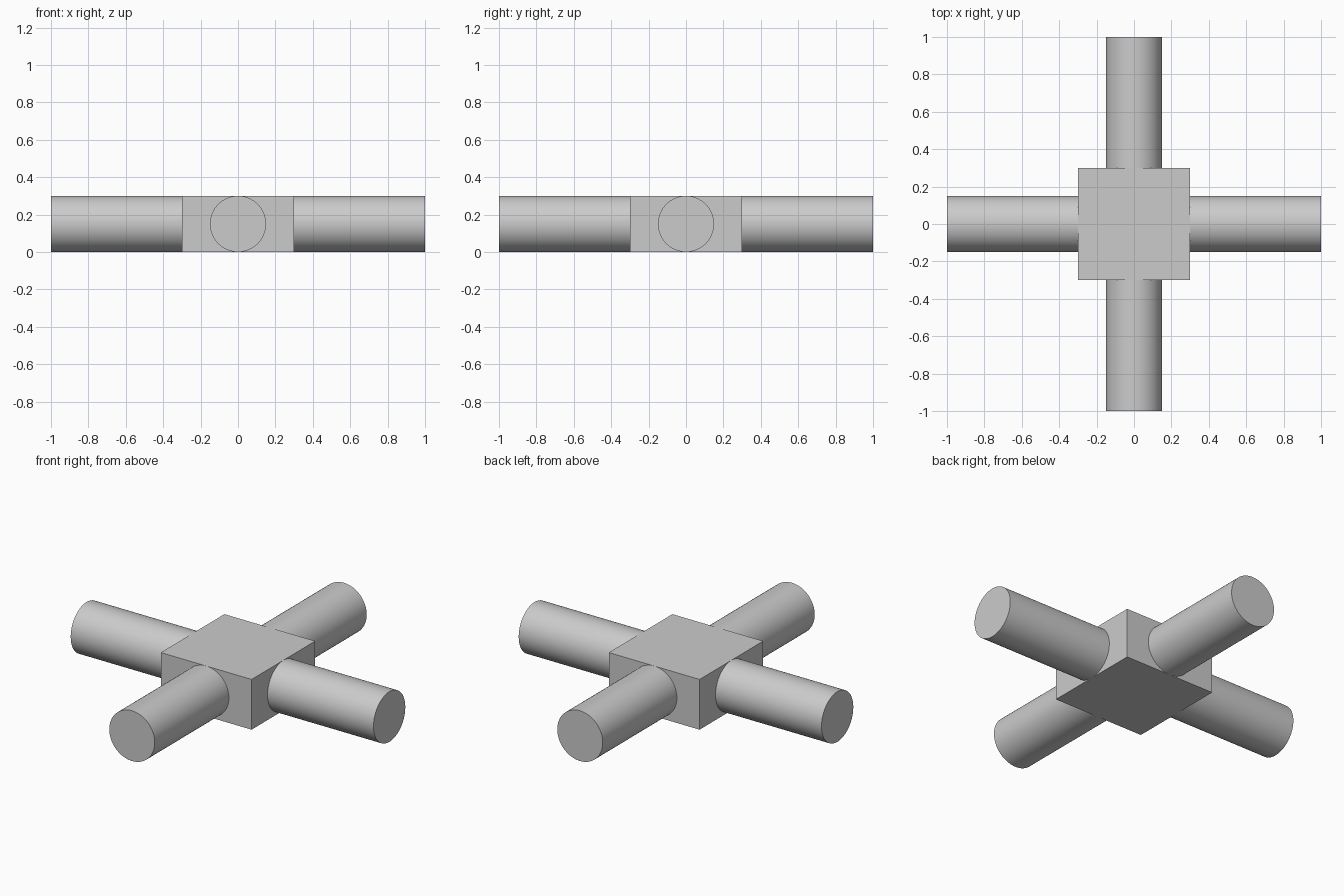
import bpy
import math

cube = bpy.data.objects.get("Cube")
if cube:
    bpy.data.objects.remove(cube, do_unlink=True)

RADIUS = 0.15   # pipe radius, also half the hub height
HUB = 0.3       # half the hub width
REACH = 1.0     # distance from centre to pipe end

grey = bpy.data.materials.new("plain_grey")
grey.use_nodes = True
colour = (0.6, 0.6, 0.6, 1)
grey.diffuse_color = colour
grey.node_tree.nodes["Principled BSDF"].inputs["Base Color"].default_value = colour


def finish(name):
    obj = bpy.context.object
    obj.name = name
    obj.data.materials.append(grey)
    return obj


# Square hub block
bpy.ops.mesh.primitive_cube_add(size=1, location=(0, 0, RADIUS))
hub = finish("hub_block")
hub.scale = (2 * HUB, 2 * HUB, 2 * RADIUS)
bpy.ops.object.transform_apply(location=False, rotation=False, scale=True)

# Four round arms, one from each side of the hub
middle = (HUB + REACH) / 2
for i, side in enumerate(("left", "back", "right", "front")):
    angle = i * math.pi / 2
    bpy.ops.mesh.primitive_cylinder_add(
        vertices=64, radius=RADIUS, depth=REACH - HUB,
        location=(middle * math.cos(angle), middle * math.sin(angle), RADIUS),
        rotation=(0, math.pi / 2, angle))
    finish(side + "_arm")
    bpy.ops.object.shade_smooth_by_angle(angle=math.radians(30))
